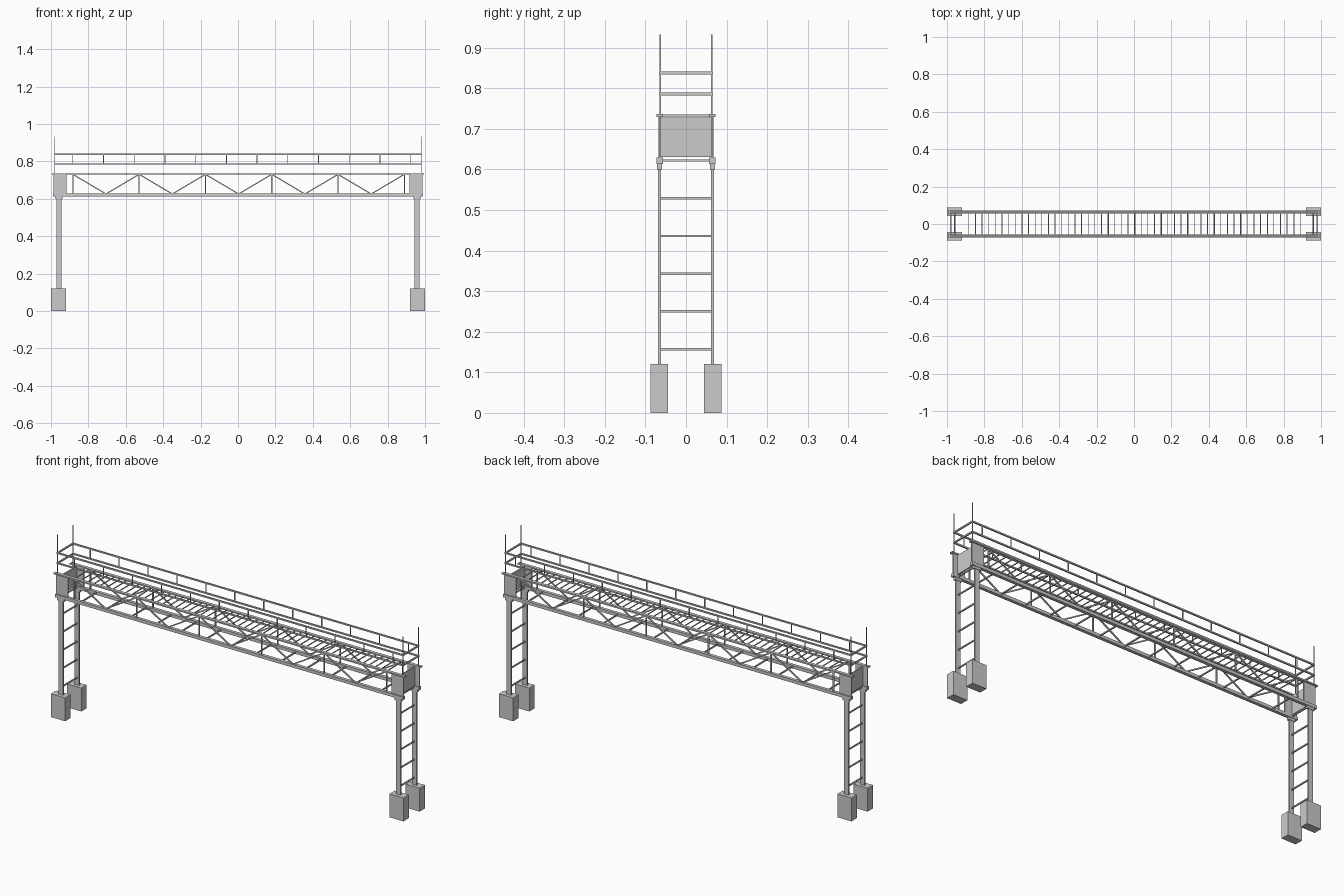
import bpy, bmesh
from mathutils import Vector, Matrix

if "Cube" in bpy.data.objects:
    bpy.data.objects.remove(bpy.data.objects["Cube"])


def make(name, bm):
    me = bpy.data.meshes.new(name)
    bm.to_mesh(me)
    bm.free()
    ob = bpy.data.objects.new(name, me)
    bpy.context.collection.objects.link(ob)
    return ob


def add_box(bm, lo, hi):
    lo, hi = Vector(lo), Vector(hi)
    m = Matrix.Translation((lo + hi) / 2) @ Matrix.Diagonal((*(hi - lo), 1))
    bmesh.ops.create_cube(bm, size=1, matrix=m)


def add_bar(bm, a, b, w):
    # square bar running from a to b
    a, b = Vector(a), Vector(b)
    d = b - a
    rot = d.to_track_quat('Z', 'Y').to_matrix().to_4x4()
    m = Matrix.Translation((a + b) / 2) @ rot @ Matrix.Diagonal((w, w, d.length, 1))
    bmesh.ops.create_cube(bm, size=1, matrix=m)


def boxes(name, items):
    bm = bmesh.new()
    for lo, hi in items:
        add_box(bm, lo, hi)
    return make(name, bm)


def bars(name, items, w):
    bm = bmesh.new()
    for a, b in items:
        add_bar(bm, a, b, w)
    return make(name, bm)


def mirror(ob, x=True, y=True):
    mod = ob.modifiers.new("mirror", 'MIRROR')
    mod.use_axis = (x, y, False)
    return ob


Y = 0.065      # side frame offset
XC = 0.957     # column position

# Supports: footings, columns and column caps
mirror(boxes("footing", [((0.92, 0.044, 0), (1.0, 0.087, 0.12))]))
mirror(boxes("column", [((0.944, 0.061, 0.12), (0.970, 0.069, 0.602))]))
mirror(boxes("column_cap", [((0.938, 0.059, 0.60), (0.976, 0.071, 0.613))]))

# Ladder rungs between the columns
mirror(bars("column_rung", [((XC, -0.062, 0.157 + 0.093 * i), (XC, 0.062, 0.157 + 0.093 * i))
                            for i in range(6)], 0.006), y=False)

# Long chords of the bridge
mirror(boxes("bottom_chord", [((-0.988, 0.057, 0.613), (0.988, 0.073, 0.629))]), x=False)
mirror(boxes("top_chord", [((-0.995, 0.057, 0.729), (0.995, 0.073, 0.736))]), x=False)

# End plates: side plates and the cross panel between them
mirror(boxes("side_plate", [((0.918, 0.061, 0.629), (0.986, 0.067, 0.729))]))
mirror(boxes("end_panel", [((0.957, -0.062, 0.63), (0.963, 0.062, 0.728))]), y=False)

# Truss web: uprights and zigzag diagonals
x0, step = -0.883, 0.3545
web = []
for i in range(6):
    x = x0 + step * i
    web.append(((x, Y, 0.626), (x, Y, 0.731)))
    if i < 5:
        m = x + step / 2
        web.append(((x, Y, 0.731), (m, Y, 0.626)))
        web.append(((m, Y, 0.626), (x + step, Y, 0.731)))
mirror(bars("truss_web", web, 0.006), x=False)

# Cross members: sparse beams below, thin walkway slats on top
bars("bottom_crossbeam", [((-0.847 + 0.1418 * i, -0.06, 0.622), (-0.847 + 0.1418 * i, 0.06, 0.622))
                          for i in range(13)], 0.006)
bars("walkway_slat", [((-0.883 + 0.03545 * i, -0.06, 0.733), (-0.883 + 0.03545 * i, 0.06, 0.733))
                      for i in range(51)], 0.004)

# Guard rails, looped around all four sides
R = 0.063
rails = []
for z in (0.786, 0.838):
    for s in (-1, 1):
        rails.append(((-0.984, s * R, z), (0.984, s * R, z)))
        rails.append(((s * 0.98, -R, z), (s * 0.98, R, z)))
bars("guard_rail", rails, 0.007)

# Short rail posts and tall corner masts
mirror(bars("rail_post", [((-0.883 + 0.1642 * i, R, 0.786), (-0.883 + 0.1642 * i, R, 0.838))
                          for i in range(12)], 0.004), x=False)
mirror(bars("corner_mast", [((0.98, R, 0.63), (0.98, R, 0.933))], 0.004))
